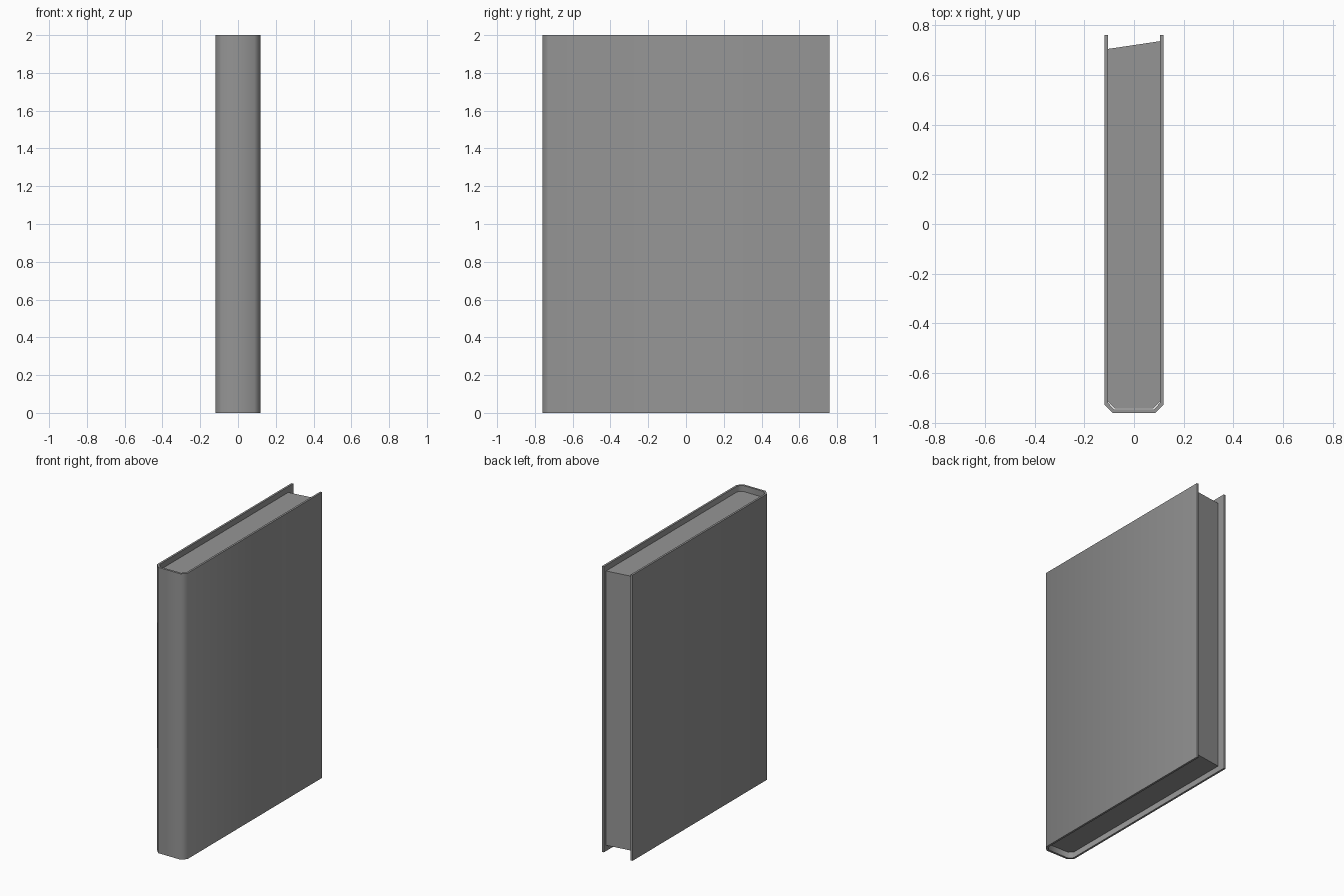
import bpy
import bmesh
import math

if "Cube" in bpy.data.objects:
    bpy.data.objects.remove(bpy.data.objects["Cube"], do_unlink=True)

grey = bpy.data.materials.new("plain grey")
grey.use_nodes = True
colour = (0.3, 0.3, 0.3, 1)
grey.diffuse_color = colour
grey.node_tree.nodes["Principled BSDF"].inputs["Base Color"].default_value = colour


def extrude_profile(name, points, bottom, top):
    """Raise a flat outline into a solid between two heights."""
    bm = bmesh.new()
    face = bm.faces.new([bm.verts.new((x, y, bottom)) for x, y in points])
    raised = bmesh.ops.extrude_face_region(bm, geom=[face], use_keep_orig=True)
    verts = [g for g in raised["geom"] if isinstance(g, bmesh.types.BMVert)]
    bmesh.ops.translate(bm, verts=verts, vec=(0, 0, top - bottom))
    bmesh.ops.recalc_face_normals(bm, faces=bm.faces)
    mesh = bpy.data.meshes.new(name)
    bm.to_mesh(mesh)
    bm.free()
    mesh.materials.append(grey)
    obj = bpy.data.objects.new(name, mesh)
    bpy.context.collection.objects.link(obj)
    bpy.ops.object.select_all(action='DESELECT')
    obj.select_set(True)
    bpy.context.view_layer.objects.active = obj
    bpy.ops.object.shade_smooth_by_angle(angle=math.radians(50))
    return obj


def mirrored(half):
    """Continue a right-hand path back along the left-hand side."""
    return half + [(-x, y) for x, y in reversed(half)]


# Cover: one thin sheet folded around a chamfered spine
outer = mirrored([(0.118, 0.76), (0.118, -0.727), (0.086, -0.76)])
inner = mirrored([(0.104, 0.76), (0.104, -0.72), (0.08, -0.745)])
extrude_profile("cover", outer + inner[::-1], 0, 2)

# Page block: recessed at both ends, with a slanted fore edge
pages = [(0.104, 0.735), (0.104, -0.715), (0.078, -0.742),
         (-0.078, -0.742), (-0.104, -0.715), (-0.104, 0.704)]
extrude_profile("pages", pages, 0.04, 1.96)
